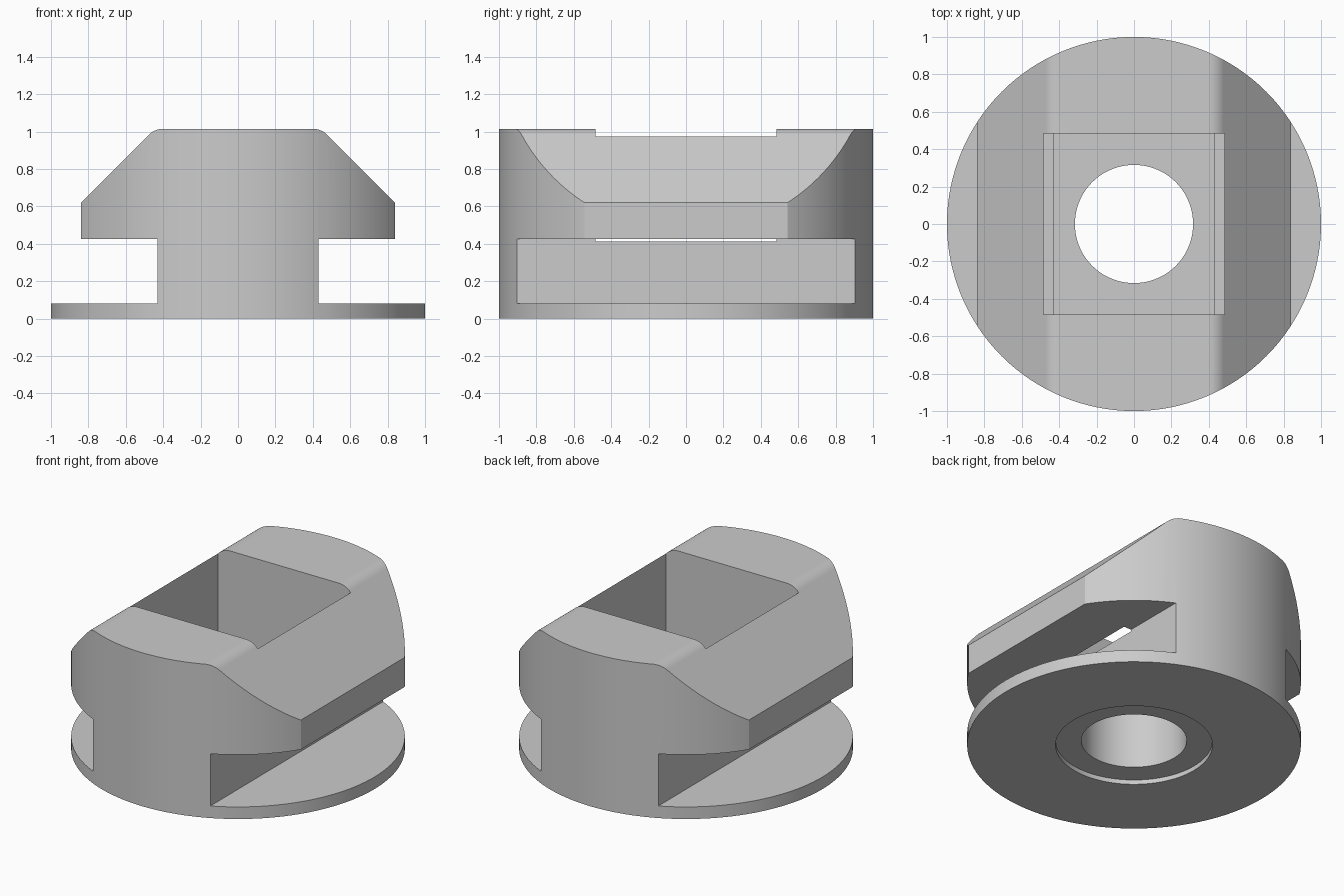
import bpy, bmesh, math

if "Cube" in bpy.data.objects:
    bpy.data.objects.remove(bpy.data.objects["Cube"])

HEIGHT = 1.015
grey = bpy.data.materials.new("light grey")
grey.use_nodes = True
colour = (0.6, 0.6, 0.6, 1)
grey.diffuse_color = colour
grey.node_tree.nodes["Principled BSDF"].inputs["Base Color"].default_value = colour


def finish(name, bm):
    bmesh.ops.recalc_face_normals(bm, faces=bm.faces)
    mesh = bpy.data.meshes.new(name)
    bm.to_mesh(mesh)
    bm.free()
    mesh.materials.append(grey)
    obj = bpy.data.objects.new(name, mesh)
    bpy.context.collection.objects.link(obj)
    return obj


def extrude_profile(name, points, depth):
    """Prism of an x-z outline, running from -depth to depth along y."""
    bm = bmesh.new()
    face = bm.faces.new([bm.verts.new((x, -depth, z)) for x, z in points])
    grown = bmesh.ops.extrude_face_region(bm, geom=[face])["geom"]
    verts = [v for v in grown if isinstance(v, bmesh.types.BMVert)]
    bmesh.ops.translate(bm, vec=(0, 2 * depth, 0), verts=verts)
    return finish(name, bm)


def cylinder(name, radius, z0, z1, sides=128):
    bm = bmesh.new()
    bmesh.ops.create_cone(bm, cap_ends=True, segments=sides, radius1=radius,
                          radius2=radius, depth=z1 - z0)
    bmesh.ops.translate(bm, vec=(0, 0, (z0 + z1) / 2), verts=bm.verts)
    return finish(name, bm)


def combine(target, tool, operation):
    mod = target.modifiers.new(tool.name, "BOOLEAN")
    mod.object, mod.operation, mod.solver = tool, operation, "EXACT"
    bpy.context.view_layer.objects.active = target
    bpy.ops.object.modifier_apply(modifier=mod.name)
    bpy.data.objects.remove(tool)


# Outline of one side: base flange, slot, overhang, chamfer, rounded shoulder
side = [(1.1, 0), (1.1, 0.08), (0.43, 0.08), (0.43, 0.425), (0.84, 0.425), (0.84, 0.62)]
radius = 0.11
centre_x = 0.445 - radius * math.tan(math.pi / 8)
for i in range(7):
    a = math.radians(45 + 45 * i / 6)
    side.append((centre_x + radius * math.cos(a), HEIGHT - radius + radius * math.sin(a)))
outline = side + [(-x, z) for x, z in reversed(side)]

# Round body trimmed to the outline
body = cylinder("slotted_round_body", 1.0, 0, HEIGHT)
combine(body, extrude_profile("outline_prism", outline, 1.2), "INTERSECT")

# Square pocket, its floor just below the slot ceiling
w = 0.485
pocket = [(-w, 0.413), (w, 0.413), (w, 1.2), (-w, 1.2)]
combine(body, extrude_profile("pocket_cutter", pocket, w), "DIFFERENCE")

# Through bore and shallow recess underneath
combine(body, cylinder("bore_cutter", 0.316, -0.2, 1.2, 96), "DIFFERENCE")
combine(body, cylinder("recess_cutter", 0.47, -0.2, 0.03, 96), "DIFFERENCE")

# Smooth curved walls, crisp edges
bpy.ops.object.select_all(action="DESELECT")
body.select_set(True)
bpy.context.view_layer.objects.active = body
bpy.ops.object.shade_smooth_by_angle(angle=math.radians(30))
weighted = body.modifiers.new("weighted_normals", "WEIGHTED_NORMAL")
weighted.keep_sharp = True
